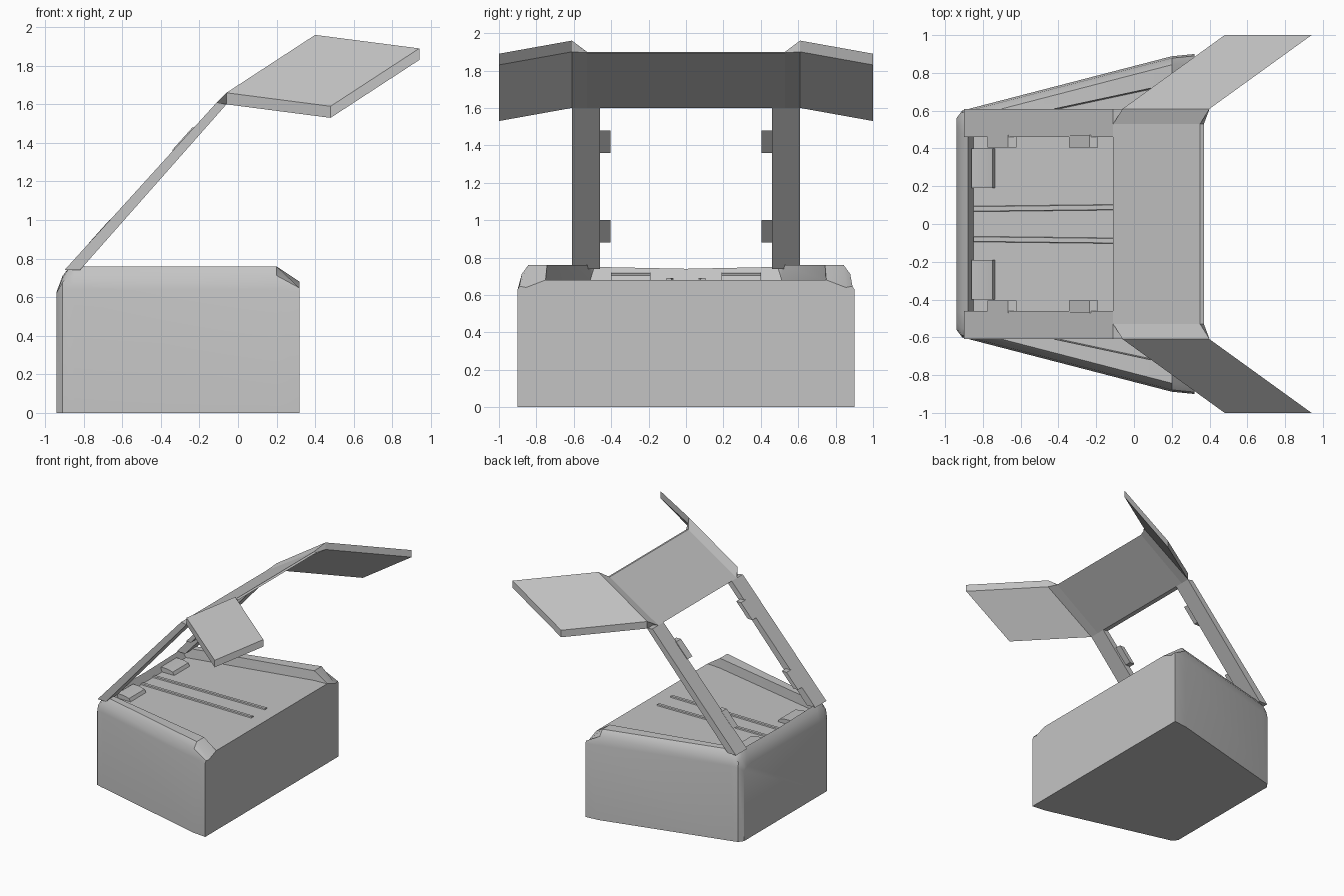
import bpy
import bmesh
import math

cube = bpy.data.objects.get("Cube")
if cube:
    bpy.data.objects.remove(cube, do_unlink=True)

grey = bpy.data.materials.new("plain_grey")
grey.use_nodes = True
grey.diffuse_color = (0.55, 0.55, 0.55, 1)
grey.node_tree.nodes["Principled BSDF"].inputs["Base Color"].default_value = (0.55, 0.55, 0.55, 1)


def loft(name, rings, smooth=True):
    """Skin a row of closed rings with equal point counts and cap both ends."""
    bm = bmesh.new()
    rows = [[bm.verts.new(p) for p in ring] for ring in rings]
    count = len(rows[0])
    for a, b in zip(rows, rows[1:]):
        for i in range(count):
            j = (i + 1) % count
            bm.faces.new((a[i], a[j], b[j], b[i]))
    bm.faces.new(rows[0])
    bm.faces.new(rows[-1])
    bmesh.ops.remove_doubles(bm, verts=bm.verts, dist=0.0005)
    bmesh.ops.recalc_face_normals(bm, faces=bm.faces)
    mesh = bpy.data.meshes.new(name)
    bm.to_mesh(mesh)
    bm.free()
    mesh.materials.append(grey)
    obj = bpy.data.objects.new(name, mesh)
    bpy.context.collection.objects.link(obj)
    if smooth:
        bpy.ops.object.select_all(action='DESELECT')
        obj.select_set(True)
        bpy.context.view_layer.objects.active = obj
        bpy.ops.object.shade_smooth_by_angle(angle=math.radians(32))
    return obj


def slab(name, profile, y0, y1):
    """Extrude an x-z profile along y."""
    return loft(name, [[(x, y, z) for x, z in profile] for y in (y0, y1)], False)


def body_ring(x, yo, yi, top, deck, mid, shoulder, edge):
    """Body cross-section: lowered deck between two side ridges."""
    half = [(yi, deck), (yi + 0.006, top), (yo - 0.045, edge),
            (yo - 0.01, (edge + shoulder) / 2 + 0.012), (yo, shoulder), (yo, 0)]
    right = [(x, -y, z) for y, z in half]
    left = [(x, y, z) for y, z in reversed(half)]
    return [(x, 0, mid)] + right + left


# Body: tapered block, rounded at the back, ridges cut down at the front
loft("body", [
    body_ring(-0.94, 0.56, 0.46, 0.63, 0.63, 0.63, 0.60, 0.625),
    body_ring(-0.91, 0.60, 0.48, 0.71, 0.71, 0.705, 0.63, 0.70),
    body_ring(-0.88, 0.608, 0.49, 0.75, 0.75, 0.74, 0.64, 0.745),
    body_ring(-0.85, 0.616, 0.512, 0.76, 0.68, 0.68, 0.64, 0.76),
    body_ring(0.20, 0.888, 0.737, 0.76, 0.68, 0.68, 0.64, 0.76),
    body_ring(0.32, 0.90, 0.745, 0.68, 0.68, 0.68, 0.63, 0.64),
])

# Roof panel with a folded-up step and swept wing at each side
inner = [(-0.11, 1.61), (0.35, 1.90), (0.37, 1.895), (-0.06, 1.60)]
step = [(-0.06, 1.66), (0.40, 1.96), (0.40, 1.90), (-0.06, 1.60)]
tip = [(x + 0.54, z - 0.07) for x, z in step]
stations = [(-1, tip), (-0.61, step), (-0.53, inner),
            (0.53, inner), (0.61, step), (1, tip)]
loft("roof_and_wings", [[(x, y, z) for x, z in prof] for y, prof in stations], False)


def pillar_x(z):
    """Outer face of the sloping pillar at a given height."""
    return -0.90 + (z - 0.74) * 0.78 / 0.87


for side, label in ((1, "left"), (-1, "right")):
    # Sloping pillar
    slab(label + "_pillar", [(-0.90, 0.74), (-0.82, 0.74), (-0.06, 1.60), (-0.11, 1.61)],
         side * 0.46, side * 0.61)
    # Tabs on the inner edge of the pillar
    for z0, which in ((0.88, "lower"), (1.36, "upper")):
        z1 = z0 + 0.12
        a, b = pillar_x(z0), pillar_x(z1)
        slab(f"{label}_{which}_tab",
             [(a, z0), (a + 0.045, z0), (b + 0.045, z1), (b, z1)],
             side * 0.405, side * 0.47)
    # Low wedge on the deck against the rear wall
    loft(label + "_deck_wedge", [
        [(x, side * y, z) for x, z in
         [(-0.86, 0.67), (-0.86, 0.72), (-0.80, 0.718), (-0.75, 0.705), (-0.73, 0.67)]]
        for y in (0.19, 0.40)])
    # Thin raised rib along the deck
    loft(label + "_deck_rib", [
        [(x, side * (y - 0.016), 0.675), (x, side * (y - 0.012), 0.69),
         (x, side * (y + 0.012), 0.69), (x, side * (y + 0.016), 0.675)]
        for x, y in ((-0.85, 0.08), (0.20, 0.092))], False)
